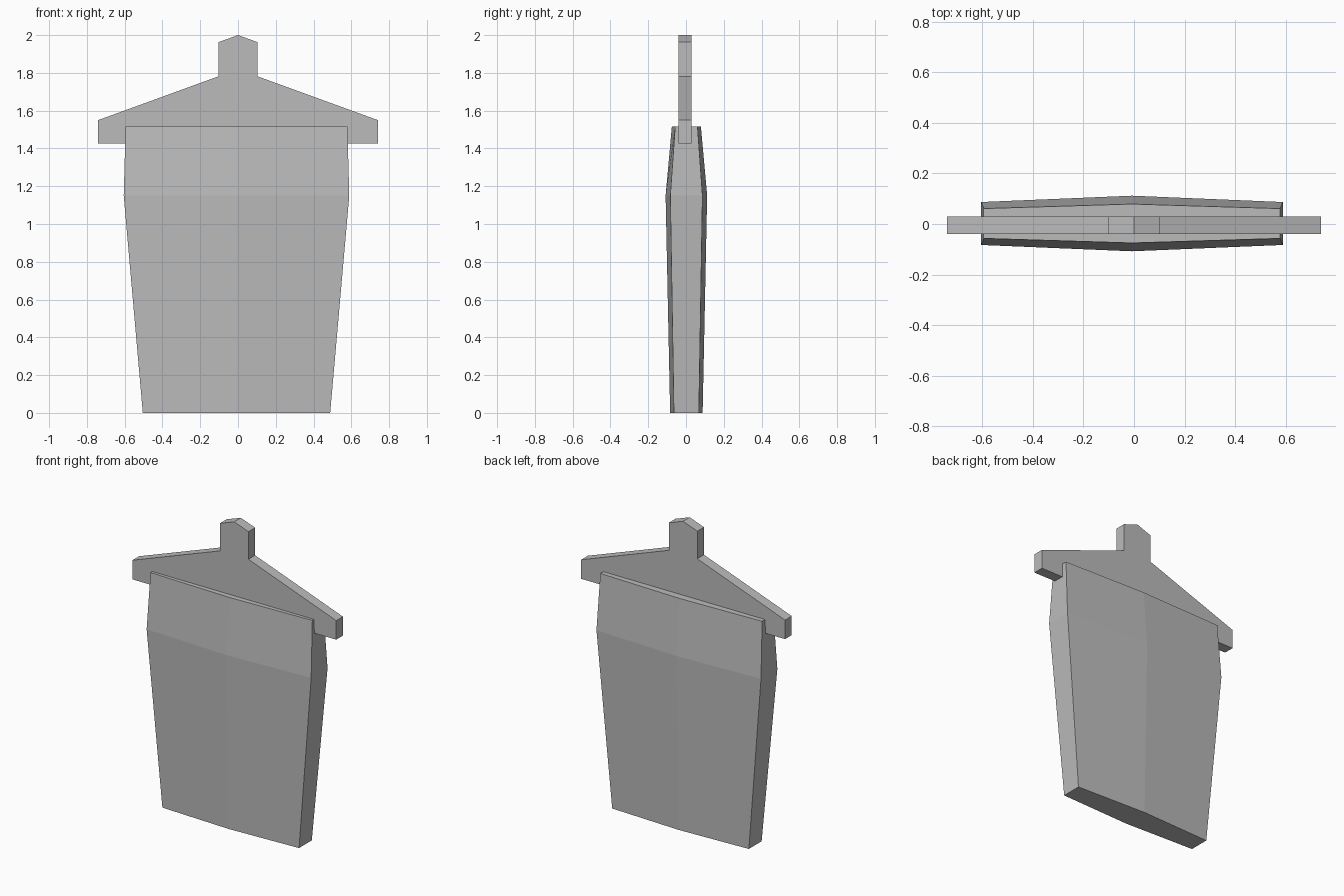
import bpy
import bmesh

old = bpy.data.objects.get("Cube")
if old:
    bpy.data.objects.remove(old, do_unlink=True)

gray = bpy.data.materials.new("plain_gray")
gray.use_nodes = True
color = (0.5, 0.5, 0.5, 1)
gray.diffuse_color = color
gray.node_tree.nodes["Principled BSDF"].inputs["Base Color"].default_value = color


def loft(name, rings):
    """Skin consecutive rings of points and cap both ends."""
    bm = bmesh.new()
    loops = [[bm.verts.new(p) for p in ring] for ring in rings]
    for a, b in zip(loops, loops[1:]):
        for i in range(len(a)):
            j = (i + 1) % len(a)
            bm.faces.new((a[i], a[j], b[j], b[i]))
    bm.faces.new(loops[0])
    bm.faces.new(loops[-1])
    bmesh.ops.recalc_face_normals(bm, faces=bm.faces)
    mesh = bpy.data.meshes.new(name)
    bm.to_mesh(mesh)
    bm.free()
    mesh.materials.append(gray)
    obj = bpy.data.objects.new(name, mesh)
    bpy.context.collection.objects.link(obj)
    return obj


# Tapered body: six-sided sections, thickest along the middle
def section(z, half_width, edge, middle):
    cx, cy = -0.008, 0.002
    outline = [(-half_width, -edge), (0, -middle), (half_width, -edge),
               (half_width, edge), (0, middle), (-half_width, edge)]
    return [(cx + x, cy + y, z) for x, y in outline]


loft("body", [section(0, 0.496, 0.066, 0.086),
              section(1.15, 0.597, 0.085, 0.11),
              section(1.515, 0.587, 0.059, 0.077)])

# Flat shoulder plate with a pointed neck, mirrored about the middle
half = [(0.74, 1.425), (0.74, 1.55), (0.103, 1.782), (0.103, 1.963)]
profile = half + [(0, 2.0)] + [(-x, z) for x, z in reversed(half)]
loft("shoulder_plate", [[(x, y, z) for x, z in profile] for y in (-0.039, 0.03)])
